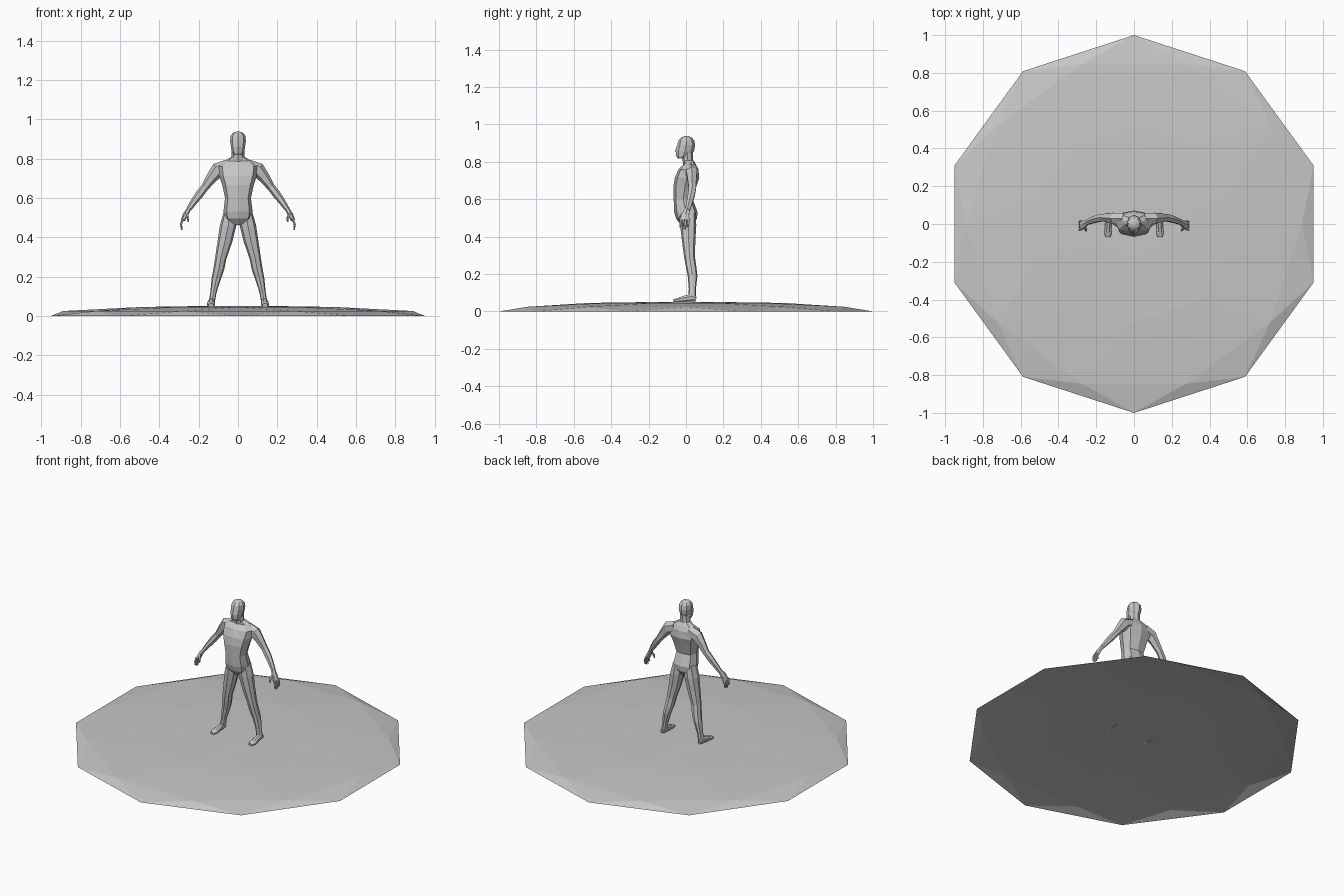
import bpy, bmesh, math
from mathutils import Vector

if "Cube" in bpy.data.objects:
    bpy.data.objects.remove(bpy.data.objects["Cube"])

grey = bpy.data.materials.new("plain grey")
grey.diffuse_color = (0.57, 0.57, 0.57, 1)
grey.use_nodes = True
grey.node_tree.nodes["Principled BSDF"].inputs["Base Color"].default_value = grey.diffuse_color
parts = bpy.data.collections.new("figure_parts")
bpy.context.scene.collection.children.link(parts)


def finish(bm, name, coll):
    bmesh.ops.recalc_face_normals(bm, faces=bm.faces)
    me = bpy.data.meshes.new(name)
    bm.to_mesh(me)
    bm.free()
    me.materials.append(grey)
    ob = bpy.data.objects.new(name, me)
    coll.objects.link(ob)
    return ob


def loft(name, secs, n=6, level=False, phase=0.0, boxy=1.0, coll=parts):
    """Skin rings (x, y, z, half width, half depth) along a path."""
    bm = bmesh.new()
    pts = [Vector(s[:3]) for s in secs]
    rings = []
    for i, s in enumerate(secs):
        t = (pts[min(i + 1, len(pts) - 1)] - pts[max(i - 1, 0)]).normalized()
        if level:
            t = Vector((0, 0, 1))
        ref = Vector((0, 1, 0)) if abs(t.y) < 0.8 else Vector((0, 0, 1))
        u = ref.cross(t).normalized()
        v = t.cross(u)
        ring = []
        for k in range(n):
            a = 2 * math.pi * (k + phase) / n
            f = 1 + (boxy - 1) * abs(math.sin(2 * a))
            ring.append(bm.verts.new(pts[i] + f * (u * s[3] * math.cos(a) + v * s[4] * math.sin(a))))
        rings.append(ring)
    for a, b in zip(rings, rings[1:]):
        for k in range(n):
            bm.faces.new((a[k], a[(k + 1) % n], b[(k + 1) % n], b[k]))
    bm.faces.new(rings[0])
    bm.faces.new(rings[-1])
    bmesh.ops.triangulate(bm, faces=bm.faces)
    return finish(bm, name, coll)


def upright(name, rows, **kw):
    """Level rings from rows of (z, half width, front y, back y)."""
    secs = [(0, (f + b) / 2, z, w, (b - f) / 2) for z, w, f, b in rows]
    return loft(name, secs, n=8, level=True, **kw)


def pair(name, secs, **kw):
    for side, s in (("right", -1), ("left", 1)):
        loft(side + "_" + name, [(s * p[0],) + tuple(p[1:]) for p in secs], **kw)


# low ten-sided mound: an open shell, staggered rings
bm = bmesh.new()
for r, z, ph in ((1, 0, .5), (.89, .025, 0), (.52, .0455, .5), (.15, .051, 0)):
    for k in range(10):
        a = 2 * math.pi * (k + ph) / 10
        bm.verts.new((r * math.cos(a), r * math.sin(a), z))
bmesh.ops.convex_hull(bm, input=bm.verts)
bm.normal_update()
under = [f for f in bm.faces if all(v.co.z < .001 for v in f.verts)]
bmesh.ops.delete(bm, geom=under, context='FACES_ONLY')
finish(bm, "base_mound", bpy.context.scene.collection)

# torso, neck and head
torso = upright("torso", [
    (.462, .022, -.025, .035), (.495, .068, -.053, .058), (.53, .074, -.063, .062),
    (.60, .066, -.066, .036), (.665, .08, -.068, .055), (.715, .097, -.06, .071),
    (.76, .103, -.04, .066), (.788, .07, -.012, .052), (.808, .034, -.012, .04)],
    boxy=1.1, coll=bpy.context.scene.collection)
upright("neck", [(.785, .036, -.015, .041), (.82, .033, -.02, .037), (.85, .032, -.025, .038)])
upright("head", [(.818, .022, -.045, -.005), (.832, .031, -.052, .025), (.86, .036, -.055, .044),
                 (.89, .040, -.047, .049), (.915, .038, -.04, .044), (.93, .027, -.026, .03),
                 (.937, .01, -.01, .014)])

# nose
loft("nose", [(0, -.048, .852, .009, .012), (0, -.043, .885, .004, .006)], n=4, level=True)

# arms from shoulder to wrist
pair("arm", [(.05, .03, .762, .034, .032), (.103, .03, .742, .038, .034), (.133, .032, .704, .029, .027),
             (.168, .034, .655, .020, .022), (.195, .028, .62, .021, .021), (.225, .018, .58, .017, .018),
             (.25, .008, .543, .013, .015)])

# palms, fingers and thumbs
pair("palm", [(.247, .0085, .549, .011, .014), (.267, -.004, .515, .013, .024),
              (.280, -.008, .487, .011, .027)])
for i in range(4):
    y = -.028 + .014 * i
    drop = (.012, 0, .001, .01)[i]
    pair("finger_%d" % (i + 1), [(.278, y, .497, .0068, .0068), (.289, y - .002, .467, .006, .006),
                                (.286, y - .004, .438 + drop, .004, .004)], n=5)
pair("thumb", [(.262, -.018, .52, .008, .008), (.254, -.033, .50, .007, .007),
               (.252, -.036, .478, .004, .004)], n=5)

# legs
pair("leg", [(.040, .010, .535, .031, .042), (.050, .012, .46, .042, .043), (.066, .014, .38, .038, .036),
             (.088, .019, .29, .029, .029), (.098, .028, .235, .028, .028), (.110, .035, .19, .024, .026),
             (.125, .034, .12, .016, .019), (.134, .032, .066, .016, .022)], n=8, level=True, boxy=1.06)

# feet
pair("foot", [(.134, .054, .066, .012, .014), (.134, .03, .072, .017, .023), (.136, -.01, .066, .019, .019),
              (.138, -.045, .059, .022, .013), (.138, -.068, .056, .014, .008)], n=8, phase=0.5)

# fuse every body part into one skin
torso.name = "figure_body"
fuse = torso.modifiers.new("fuse", 'BOOLEAN')
fuse.operation = 'UNION'
fuse.operand_type = 'COLLECTION'
fuse.collection = parts
fuse.solver = 'EXACT'
fuse.use_self = True
for ob in parts.objects:
    ob.hide_render = True
